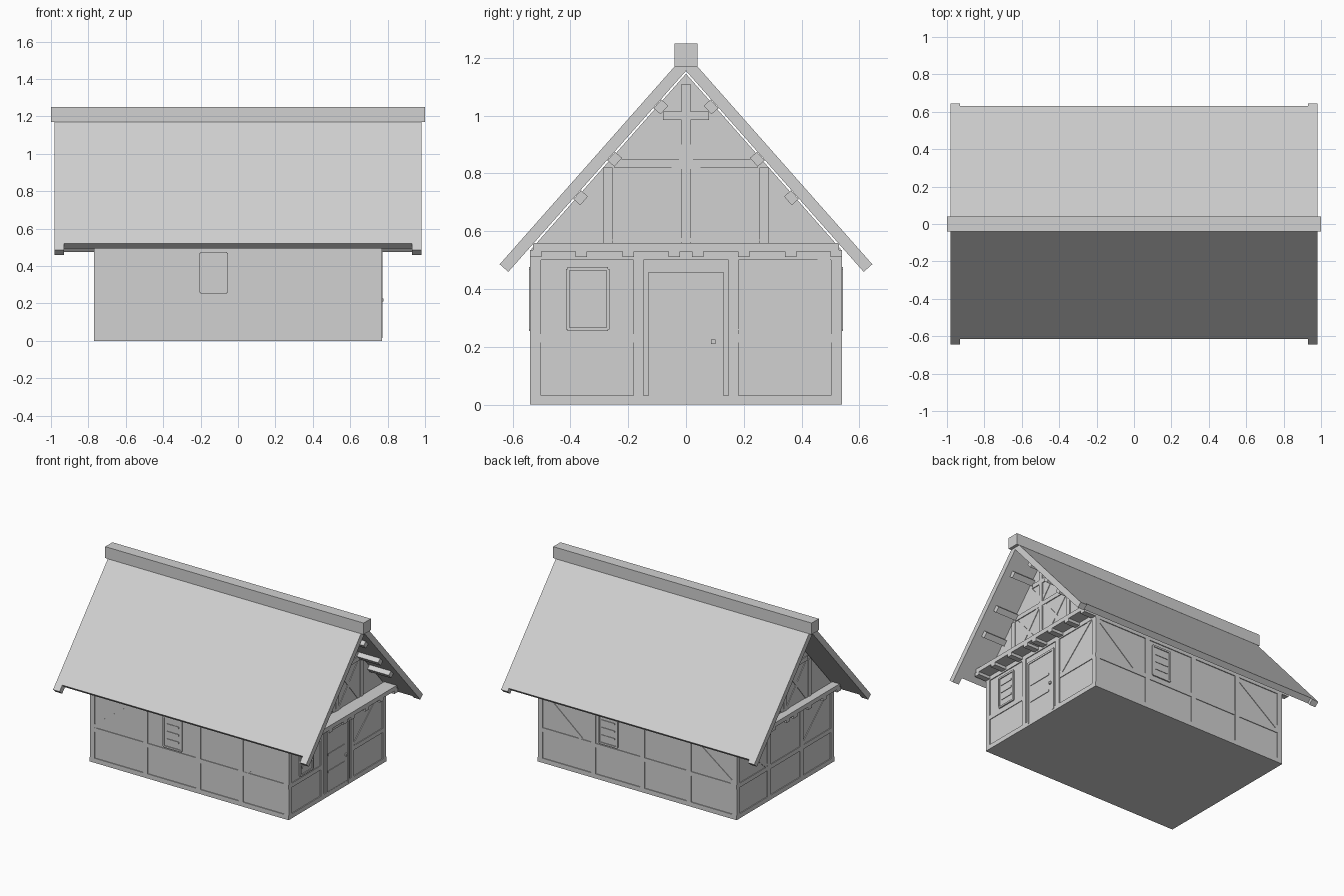
import bpy, bmesh, math
from mathutils import Vector, Matrix

cube = bpy.data.objects.get("Cube")
if cube:
    bpy.data.objects.remove(cube, do_unlink=True)

mat = bpy.data.materials.new("plain_grey")
mat.use_nodes = True
GREY = (0.64, 0.64, 0.64, 1)
mat.diffuse_color = GREY
mat.node_tree.nodes["Principled BSDF"].inputs["Base Color"].default_value = GREY


def finish(name, bm):
    bmesh.ops.recalc_face_normals(bm, faces=bm.faces)
    me = bpy.data.meshes.new(name)
    bm.to_mesh(me)
    bm.free()
    me.materials.append(mat)
    ob = bpy.data.objects.new(name, me)
    bpy.context.collection.objects.link(ob)
    return ob


def prism(name, profile, x0, x1):
    """Extrude a (y, z) outline along x."""
    bm = bmesh.new()
    face = bm.faces.new([bm.verts.new((x0, y, z)) for y, z in profile])
    ext = bmesh.ops.extrude_face_region(bm, geom=[face])
    moved = [v for v in ext["geom"] if isinstance(v, bmesh.types.BMVert)]
    bmesh.ops.translate(bm, verts=moved, vec=(x1 - x0, 0, 0))
    return finish(name, bm)


def box(name, x, y, z):
    return prism(name, [(y[0], z[0]), (y[1], z[0]), (y[1], z[1]), (y[0], z[1])], *x)


# Half sizes of the walls, and how far the timbers stand out
HX, HY, OUT = 0.77, 0.54, 0.006
BX, BY = HX - OUT, HY - OUT

# Each wall: direction along it, outward normal, distance of the plaster
WALLS = {
    "front": (Vector((1, 0, 0)), Vector((0, -1, 0)), BY),
    "back": (Vector((1, 0, 0)), Vector((0, 1, 0)), BY),
    "door_side": (Vector((0, 1, 0)), Vector((1, 0, 0)), BX),
    "far_side": (Vector((0, 1, 0)), Vector((-1, 0, 0)), BX),
}


def timber(part, wall, a, b, width=0.035, out=OUT):
    """Flat bar on a wall between two (along, height) points."""
    along, normal, dist = WALLS[wall]
    p, q = (along * u + Vector((0, 0, z)) + normal * dist for u, z in (a, b))
    axis = (q - p).normalized()
    side = axis.cross(normal)
    rot = Matrix((axis, side, normal)).transposed().to_4x4()
    size = Matrix.Diagonal(((q - p).length, width, out * 2, 1))
    bm = bmesh.new()
    bmesh.ops.create_cube(bm, size=1, matrix=Matrix.Translation((p + q) / 2) @ rot @ size)
    return finish(wall + "_" + part, bm)


def window(wall, u0, u1, z0=0.26, z1=0.47):
    """Shuttered window with a thin frame and three slats."""
    mid = (u0 + u1) / 2
    timber("shutter", wall, (mid, z0), (mid, z1), u1 - u0, 0.003)
    for u in (u0, u1):
        timber("window_jamb", wall, (u, z0), (u, z1), 0.012, 0.009)
    for z in (z0, z1):
        timber("window_rail", wall, (u0, z), (u1, z), 0.012, 0.009)
    for i in (1, 2, 3):
        z = z0 + (z1 - z0) * i / 4
        timber("window_slat", wall, (u0 + 0.02, z), (u1 - 0.02, z), 0.012, 0.007)


# House body with its gables
prism("house_body", [(-BY, 0), (BY, 0), (BY, 0.54), (0, 1.145), (-BY, 0.54)], -BX, BX)

# Timber frame of the four walls
POSTS = {"front": (-0.34, 0.07, 0.4), "back": (0.34, -0.04, -0.4),
         "door_side": (-0.165, 0.165), "far_side": (-0.18, 0.18)}
for wall, posts in POSTS.items():
    half = HX if wall in ("front", "back") else HY
    timber("sill", wall, (-half, 0.016), (half, 0.016), 0.032)
    timber("top_plate", wall, (-half, 0.515), (half, 0.515), 0.03)
    for u in posts + (0.02 - half, half - 0.02):
        timber("post", wall, (u, 0), (u, 0.53))
    if wall == "door_side":
        for s in (-1, 1):
            timber("mid_rail", wall, (s * 0.165, 0.23), (s * half, 0.23), 0.03, 0.005)
    else:
        timber("mid_rail", wall, (-half, 0.23), (half, 0.23), 0.03, 0.005)
for wall in ("front", "back"):
    timber("brace", wall, (-0.75, 0.24), (-0.4, 0.5), 0.028, 0.004)
    timber("brace", wall, (0.43, 0.24), (0.74, 0.5), 0.028, 0.004)
timber("brace", "door_side", (0.19, 0.25), (0.5, 0.52), 0.028, 0.004)
for s in (-1, 1):
    timber("brace", "far_side", (s * 0.2, 0.25), (s * 0.5, 0.52), 0.028, 0.004)

window("front", -0.2, -0.06)
window("back", 0.155, 0.295)
window("door_side", -0.41, -0.27)

# Door with frame, strap hinges and knob
timber("door", "door_side", (0, 0.02), (0, 0.445), 0.23, 0.004)
for s in (-1, 1):
    timber("door_jamb", "door_side", (s * 0.122, 0.015), (s * 0.122, 0.455), 0.014, 0.009)
timber("door_lintel", "door_side", (-0.13, 0.452), (0.13, 0.452), 0.014, 0.009)
for z in (0.17, 0.29):
    timber("door_hinge", "door_side", (-0.1, z), (0.08, z), 0.015, 0.008)
timber("door_knob", "door_side", (0.086, 0.218), (0.102, 0.218), 0.016, 0.015)

# Gable framing
for wall in ("door_side", "far_side"):
    timber("king_post", wall, (0, 0.56), (0, 1.11), 0.03)
    timber("collar", wall, (-0.08, 1.0), (0.08, 1.0), 0.03)
    timber("gable_rail", wall, (-0.25, 0.835), (0.25, 0.835), 0.03)
    for s in (-1, 1):
        timber("gable_post", wall, (s * 0.27, 0.56), (s * 0.27, 0.82), 0.03)
        timber("gable_brace", wall, (s * 0.245, 0.56), (s * -0.1, 0.98), 0.028, 0.004)
        timber("gable_brace", wall, (s * 0.24, 0.81), (s * 0.02, 0.56), 0.028, 0.004)

# Gable shelf beams carried on joist ends
for s, reach in ((1, 0.86), (-1, 0.82)):
    box("gable_beam", (s * 0.74, s * reach), (-0.53, 0.53), (0.53, 0.56))
    for y in (0.04, 0.2, 0.362, 0.52):
        for side in (-1, 1):
            c = y * side
            box("joist_end", (s * 0.74, s * reach), (c - 0.02, c + 0.02), (0.51, 0.535))

# Roof: lines of the outer and inner slope
PITCH = 1.131


def outer(y):
    return 1.215 - PITCH * y


def inner(y):
    return 1.155 - PITCH * y


def slope(name, side, eave, x0, x1):
    pts = [(0, outer(0)), (eave, outer(eave)), (eave - 0.03, inner(eave - 0.03)), (0, inner(0))]
    prism(name, [(side * y, z) for y, z in pts], x0, x1)


for name, side, eave in (("front", -1, 0.615), ("back", 1, 0.63)):
    slope(name + "_roof", side, eave, -0.93, 0.93)
    for s in (-1, 1):
        slope(name + "_barge_board", side, 0.645, s * 0.93, s * 0.98)

box("ridge_beam", (-1, 1), (-0.04, 0.04), (1.17, 1.25))

# Purlin ends under the overhang, turned to the pitch
for y in (0.1, 0.26, 0.378):
    for s in (-1, 1):
        run = Vector((1, -PITCH)).normalized() * 0.02
        rise = Vector((-run.y, run.x)) * 0.8
        c = Vector((y, inner(y))) - rise * 1.1
        pts = [c + run + rise, c + run - rise, c - run - rise, c - run + rise]
        prism("purlin", [(s * p.x, p.y) for p in pts], 0.75, 0.93)
